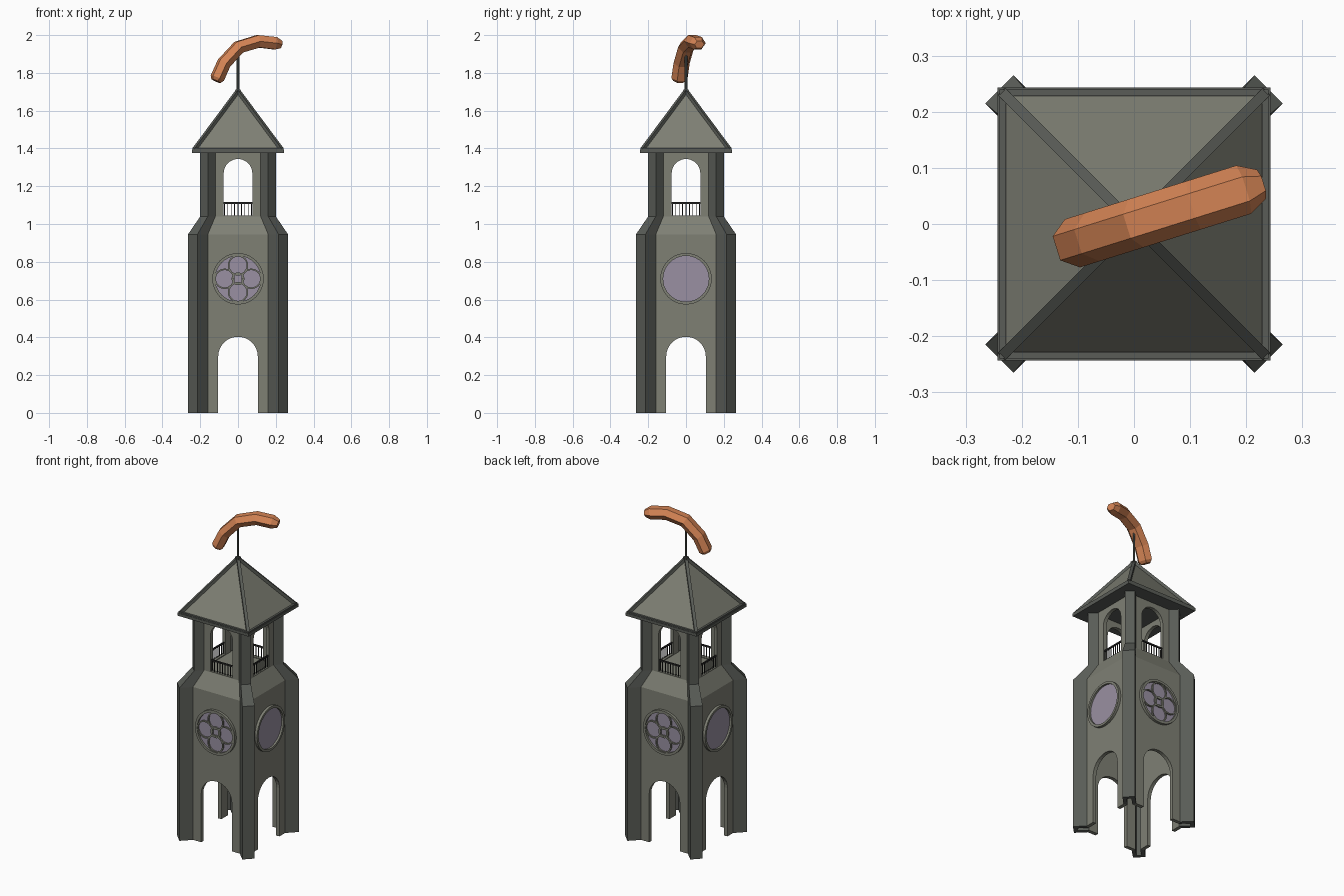
import bpy, bmesh, math
from mathutils import Matrix, Vector

if "Cube" in bpy.data.objects:
    bpy.data.objects.remove(bpy.data.objects["Cube"])


def mat(name, r, g, b):
    m = bpy.data.materials.new(name)
    m.diffuse_color = (r, g, b, 1)
    m.use_nodes = True
    m.node_tree.nodes["Principled BSDF"].inputs["Base Color"].default_value = m.diffuse_color
    return m


STONE = mat("warm_grey_stone", 0.21, 0.215, 0.175)
TRIM = mat("dark_grey_trim", 0.10, 0.107, 0.095)
GLASS = mat("lilac_glass", 0.32, 0.28, 0.36)
IRON = mat("black_iron", 0.02, 0.02, 0.02)
ORANGE = mat("orange", 0.66, 0.23, 0.09)


def finish(name, bm, mats, smooth=None):
    bmesh.ops.recalc_face_normals(bm, faces=bm.faces[:])
    me = bpy.data.meshes.new(name)
    bm.to_mesh(me)
    bm.free()
    for m in mats:
        me.materials.append(m)
    ob = bpy.data.objects.new(name, me)
    bpy.context.collection.objects.link(ob)
    return ob


def loft(bm, loops, cap=True):
    """Skin a list of closed point loops."""
    vs = [[bm.verts.new(p) for p in l] for l in loops]
    n = len(vs[0])
    faces = []
    for a, b in zip(vs, vs[1:]):
        for i in range(n):
            j = (i + 1) % n
            faces.append((i, bm.faces.new((a[i], a[j], b[j], b[i]))))
    if cap:
        bm.faces.new(vs[0][::-1])
        bm.faces.new(vs[-1])
    return faces


def box(bm, lo, hi, M=Matrix()):
    lo, hi = Vector(lo), Vector(hi)
    bmesh.ops.create_cube(bm, size=1, matrix=M @ Matrix.Translation((lo + hi) / 2)
                          @ Matrix.Diagonal((*(hi - lo), 1)))


def bar(bm, p, q, w):
    p, q = Vector(p), Vector(q)
    d = q - p
    rot = d.to_track_quat('Z', 'Y').to_matrix().to_4x4()
    bmesh.ops.create_cube(bm, size=1, matrix=Matrix.Translation((p + q) / 2) @ rot
                          @ Matrix.Diagonal((w, w, d.length, 1)))


def ring(bm, M, cx, cz, r0, r1, y0, y1, n=32):
    """Flat washer facing -y, with a rectangular section."""
    loops = []
    for r, y in ((r0, y0), (r1, y0), (r1, y1), (r0, y1), (r0, y0)):
        loops.append([M @ Vector((cx + r * math.cos(2 * math.pi * i / n), y,
                                  cz + r * math.sin(2 * math.pi * i / n))) for i in range(n)])
    loft(bm, loops, cap=False)
    bmesh.ops.remove_doubles(bm, verts=bm.verts[:], dist=1e-6)


def turn(k):
    return Matrix.Rotation(k * math.pi / 2, 4, 'Z')


# Tower shell: square plan with diagonal corner buttresses, narrowing at the belfry
def plan(z, a, b, c, d):
    corner = [(a, -b), (c, -d), (d, -c), (b, -a)]
    return [turn(k) @ Vector((x, y, z)) for k in range(4) for x, y in corner]


low, up = (0.16, 0.21, 0.215, 0.265), (0.12, 0.16, 0.16, 0.20)
bm = bmesh.new()
sides = loft(bm, [plan(0, *low), plan(0.945, *low), plan(1.04, *up), plan(1.385, *up)], cap=False)
for i, f in sides:
    f.material_index = 0 if i % 4 == 3 else 1
tower = finish("tower_walls", bm, [STONE, TRIM])
s = tower.modifiers.new("thickness", 'SOLIDIFY')
s.thickness, s.offset, s.use_even_offset = 0.022, -1, True


# Arched openings, cut through front-back and left-right
def arch_cutter(name, half, z0, spring, M):
    prof = [(-half, z0), (half, z0)]
    prof += [(half * math.cos(math.pi * i / 16), spring + half * math.sin(math.pi * i / 16))
             for i in range(17)]
    bm = bmesh.new()
    loft(bm, [[M @ Vector((x, y, z)) for x, z in prof] for y in (-0.4, 0.4)])
    ob = finish(name, bm, [STONE])
    ob.hide_render = True
    ob.hide_viewport = True
    b = tower.modifiers.new(name, 'BOOLEAN')
    b.operation, b.solver, b.object = 'DIFFERENCE', 'EXACT', ob


for k in range(2):
    arch_cutter("door_cutter_%d" % k, 0.105, -0.1, 0.298, turn(k))
    arch_cutter("belfry_cutter_%d" % k, 0.076, 1.045, 1.268, turn(k))

# Belfry floor
bm = bmesh.new()
box(bm, (-0.145, -0.145, 1.02), (0.145, 0.145, 1.04))
finish("belfry_floor", bm, [STONE])

# Railings in the four belfry openings
bm = bmesh.new()
for k in range(4):
    M = turn(k)
    box(bm, (-0.077, -0.155, 1.107), (0.077, -0.147, 1.116), M)
    for i in range(9):
        x = -0.072 + 0.018 * i
        box(bm, (x - 0.002, -0.153, 1.04), (x + 0.002, -0.149, 1.11), M)
finish("belfry_railings", bm, [IRON])

# Round windows: glass and rim on all sides, tracery on front and back
rims, glass, tracery = bmesh.new(), bmesh.new(), bmesh.new()
for k in range(4):
    M = turn(k)
    ring(rims, M, 0, 0.71, 0.121, 0.136, -0.226, -0.205, 40)
    loft(glass, [[M @ Vector((0.123 * math.cos(i * math.pi / 20), y,
                              0.71 + 0.123 * math.sin(i * math.pi / 20))) for i in range(40)]
                 for y in (-0.214, -0.208)])
    if k % 2 == 0:
        ring(tracery, M, 0, 0.71, 0.026, 0.034, -0.222, -0.212, 20)
        for dx, dz in ((1, 0), (-1, 0), (0, 1), (0, -1)):
            ring(tracery, M, dx * 0.071, 0.71 + dz * 0.071, 0.046, 0.054, -0.222, -0.212, 24)
finish("window_rims", rims, [STONE])
finish("window_glass", glass, [GLASS])
finish("window_tracery", tracery, [STONE])

# Roof: eaves slab, pyramid, trim along hips and eaves
bm = bmesh.new()
box(bm, (-0.243, -0.243, 1.376), (0.243, 0.243, 1.394))
finish("roof_eaves", bm, [TRIM])

bm = bmesh.new()
bmesh.ops.create_cone(bm, cap_ends=True, segments=4, radius1=0.232 * math.sqrt(2), radius2=0,
                      depth=0.312, matrix=Matrix.Translation((0, 0, 1.546))
                      @ Matrix.Rotation(math.pi / 4, 4, 'Z'))
finish("roof_slopes", bm, [STONE])

bm = bmesh.new()
for k in range(4):
    M = turn(k)
    bar(bm, M @ Vector((0.232, 0.232, 1.393)), M @ Vector((0.002, 0.002, 1.702)), 0.018)
    box(bm, (-0.24, -0.24, 1.388), (0.24, -0.228, 1.402), M)
box(bm, (-0.013, -0.013, 1.69), (0.013, 0.013, 1.712))
finish("roof_trim", bm, [TRIM])

# Pole on the roof
bm = bmesh.new()
bmesh.ops.create_cone(bm, cap_ends=True, segments=8, radius1=0.007, radius2=0.007, depth=0.26,
                      matrix=Matrix.Translation((0, 0, 1.81)))
finish("roof_pole", bm, [TRIM])

# Bent six-sided orange ornament, turned a little about the pole
path = [(-0.122, 1.757, 0.7), (-0.115, 1.772, 1), (-0.078, 1.851, 1), (0.004, 1.936, 1),
        (0.111, 1.967, 1), (0.205, 1.957, 1), (0.238, 1.950, 0.6)]
R = Matrix.Rotation(math.radians(17.4), 4, 'Z')
loops = []
for i, (u, z, sc) in enumerate(path):
    a, b = path[max(i - 1, 0)], path[min(i + 1, len(path) - 1)]
    t = Vector((b[0] - a[0], 0, b[1] - a[1])).normalized()
    n = Vector((-t.z, 0, t.x))
    loops.append([R @ (Vector((u, 0, z)) + sc * (n * 0.038 * math.sin(j * math.pi / 3)
                  + Vector((0, 0.045 * math.cos(j * math.pi / 3), 0)))) for j in range(6)])
bm = bmesh.new()
loft(bm, loops)
finish("bent_ornament", bm, [ORANGE])
